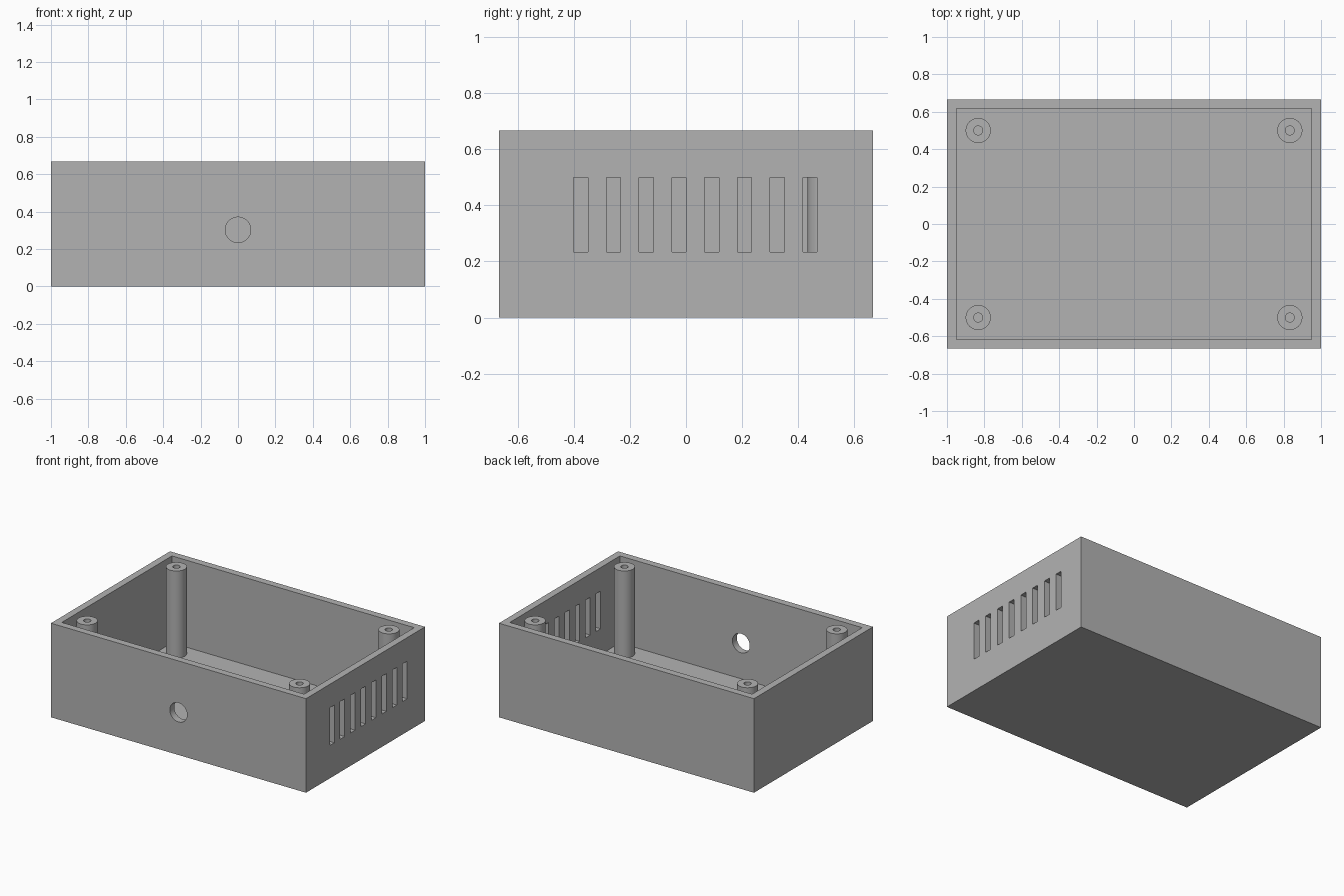
import bpy
from math import pi

if "Cube" in bpy.data.objects:
    bpy.data.objects.remove(bpy.data.objects["Cube"], do_unlink=True)

# Overall proportions
LENGTH, DEPTH, HEIGHT = 2.0, 4 / 3, 2 / 3
WALL = 0.05

grey = bpy.data.materials.new("plain_grey")
grey.use_nodes = True
colour = (0.45, 0.45, 0.45, 1)
grey.diffuse_color = colour
grey.node_tree.nodes["Principled BSDF"].inputs["Base Color"].default_value = colour


def block(name, low, high):
    """Box between two opposite corners."""
    centre = [(a + b) / 2 for a, b in zip(low, high)]
    bpy.ops.mesh.primitive_cube_add(size=1, location=centre)
    ob = bpy.context.object
    ob.name = name
    ob.scale = [b - a for a, b in zip(low, high)]
    bpy.ops.object.transform_apply(location=False, rotation=False, scale=True)
    ob.data.materials.append(grey)
    return ob


def rod(name, radius, length, centre, rotation=(0, 0, 0)):
    bpy.ops.mesh.primitive_cylinder_add(vertices=64, radius=radius, depth=length,
                                        location=centre, rotation=rotation)
    ob = bpy.context.object
    ob.name = name
    ob.data.materials.append(grey)
    return ob


def cut(target, cutter):
    """Subtract the cutter from the target, then discard it."""
    mod = target.modifiers.new("cut", "BOOLEAN")
    mod.operation = "DIFFERENCE"
    mod.solver = "EXACT"
    mod.object = cutter
    bpy.context.view_layer.objects.active = target
    bpy.ops.object.modifier_apply(modifier=mod.name)
    bpy.data.objects.remove(cutter, do_unlink=True)


def shade(ob):
    bpy.ops.object.select_all(action="DESELECT")
    ob.select_set(True)
    bpy.context.view_layer.objects.active = ob
    bpy.ops.object.shade_smooth_by_angle(angle=pi / 6)


# Open-topped case
x, y = LENGTH / 2, DEPTH / 2
case = block("case", (-x, -y, 0), (x, y, HEIGHT))
cut(case, block("cavity", (WALL - x, WALL - y, WALL), (x - WALL, y - WALL, HEIGHT + WALL)))

# Round cable hole in the front wall
cut(case, rod("cable_hole", 0.068, 4 * WALL, (0, -y, 0.302), (pi / 2, 0, 0)))

# Row of ventilation slots in the left wall
for i in range(8):
    start = -0.4 + i * 0.1167
    cut(case, block("vent_slot", (x - 2 * WALL, start, 0.233), (x + WALL, start + 0.05, 0.5)))
shade(case)

# Hollow screw posts, one in each corner, level with the rim
post_height = HEIGHT - WALL
for x_side, x_name in ((-1, "right"), (1, "left")):
    for y_side, y_name in ((-1, "front"), (1, "back")):
        centre = (x_side * 0.833, y_side * 0.5, WALL + post_height / 2)
        post = rod(f"{y_name}_{x_name}_screw_post", 0.067, post_height, centre)
        cut(post, rod("screw_hole", 0.024, post_height + WALL, centre))
        shade(post)
